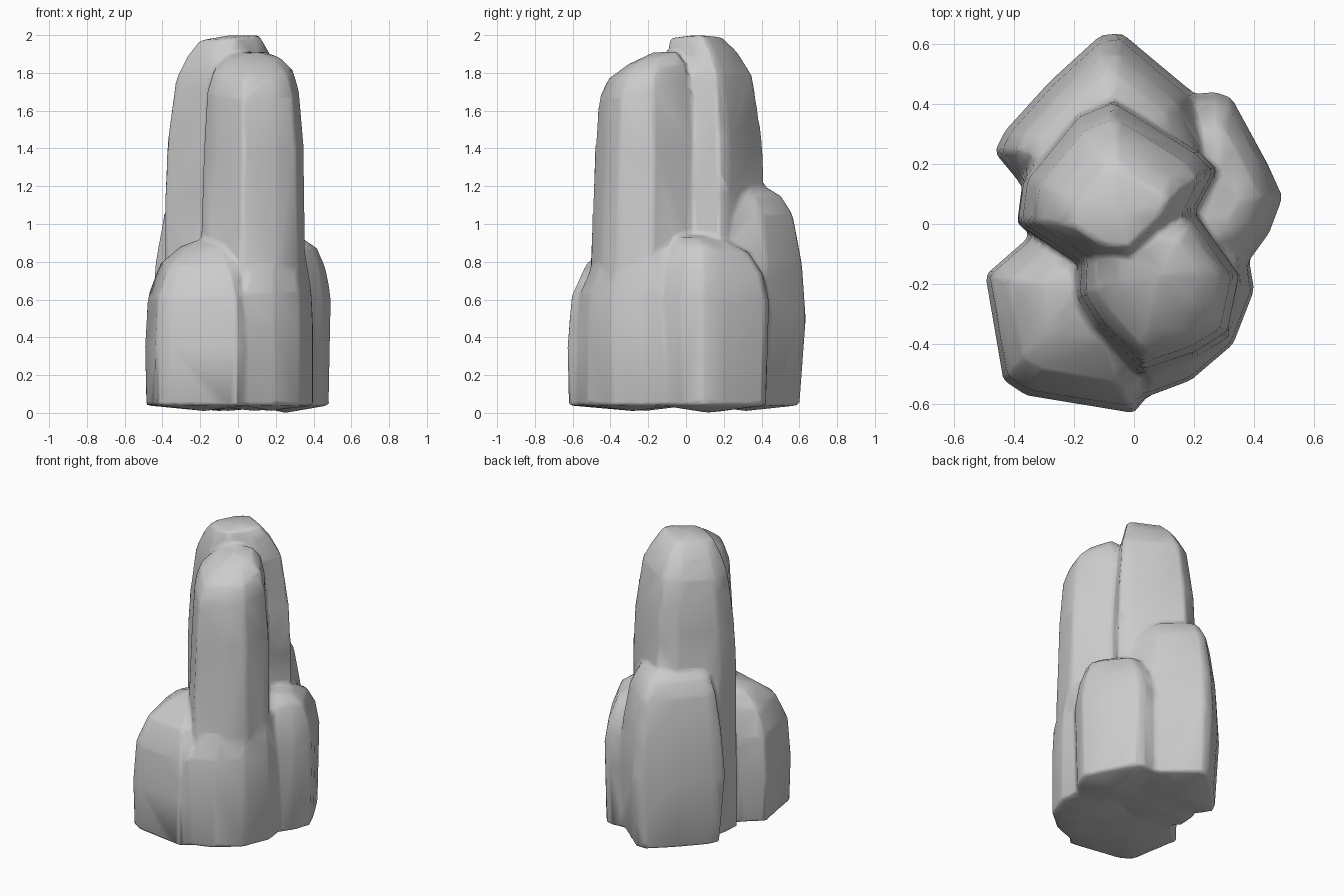
import bpy, bmesh, math

if "Cube" in bpy.data.objects:
    bpy.data.objects.remove(bpy.data.objects["Cube"])


def column(name, centre, plan, levels, top, tilt=(0, 0), foot=0.01):
    """Loft a polygonal rock column. levels: (z, scale, shift_x, shift_y)."""
    cx, cy = centre
    bm = bmesh.new()
    z_high = levels[-1][0]
    rings = []
    for z, s, sx, sy in levels:
        w = (z / z_high) ** 4      # the tilt only affects the upper end
        ring = []
        for px, py in plan:
            dx, dy = (px - cx) * s, (py - cy) * s
            ring.append(bm.verts.new((cx + dx + sx, cy + dy + sy,
                                      z + w * (dx * tilt[0] + dy * tilt[1]))))
        rings.append(ring)
    n = len(plan)
    for a, b in zip(rings, rings[1:]):
        for i in range(n):
            j = (i + 1) % n
            bm.faces.new((a[i], a[j], b[j], b[i]))
    tip = bm.verts.new((cx + levels[-1][2], cy + levels[-1][3], top))
    base = bm.verts.new((cx, cy, foot))
    for i in range(n):
        j = (i + 1) % n
        bm.faces.new((rings[-1][i], rings[-1][j], tip))
        bm.faces.new((rings[0][j], rings[0][i], base))
    bmesh.ops.recalc_face_normals(bm, faces=bm.faces)
    mesh = bpy.data.meshes.new(name)
    bm.to_mesh(mesh)
    bm.free()
    obj = bpy.data.objects.new(name, mesh)
    bpy.context.collection.objects.link(obj)
    return obj


# tallest column, in the middle
tall_back = column(
    "tall_back_column", (-0.05, 0.10),
    [(0.28, 0.18), (0.22, 0.24), (-0.07, 0.42), (-0.19, 0.37), (-0.37, 0.15),
     (-0.39, 0.0), (-0.18, -0.14), (0.0, -0.16), (0.2, 0.03)],
    [(0.04, 1.0, 0, 0), (1.15, 0.99, 0, 0), (1.45, 0.95, 0, 0),
     (1.78, 0.82, 0, -0.01), (1.9, 0.65, 0, -0.03), (1.985, 0.48, 0.01, -0.06)],
    2.0, tilt=(0.08, 0.03))

# second tall column with a top sloping to the front
tall_front = column(
    "tall_front_column", (0.09, -0.22),
    [(0.35, -0.18), (0.31, -0.37), (0.2, -0.44), (0.02, -0.5), (-0.13, -0.34),
     (-0.19, -0.24), (-0.18, -0.08), (-0.02, 0.02), (0.2, 0.03)],
    [(0.04, 1.0, 0, 0), (0.8, 1.03, 0, 0), (1.4, 0.98, 0.005, 0.01),
     (1.7, 0.9, 0.0, 0.01), (1.81, 0.78, 0.0, 0.02), (1.88, 0.5, 0.0, 0.05)],
    1.91, tilt=(0, 0.25))

# blocky foot in front of the second column
foot = column(
    "front_foot", (0.17, -0.28),
    [(0.4, -0.22), (0.33, -0.4), (0.19, -0.52), (0.03, -0.58),
     (-0.05, -0.3), (0.1, -0.03), (0.37, -0.04)],
    [(0.04, 1.0, 0, 0), (0.45, 1.0, 0, 0), (0.65, 0.95, 0, 0),
     (0.82, 0.82, 0, 0.02)], 0.92, tilt=(0, 0.2))

# short column, front left
front_left = column(
    "front_left_column", (-0.18, -0.28),
    [(0.0, -0.63), (0.07, -0.54), (0.1, -0.2), (-0.1, -0.02), (-0.34, -0.035),
     (-0.495, -0.17), (-0.435, -0.52), (-0.36, -0.57)],
    [(0.04, 0.98, 0, 0), (0.35, 1.0, 0, 0), (0.62, 0.95, 0, 0.005),
     (0.8, 0.74, 0, 0.01), (0.89, 0.44, 0.01, 0.03)], 0.93, tilt=(0.1, 0.1))

# short column, back
back = column(
    "back_column", (-0.10, 0.32),
    [(-0.11, 0.63), (-0.04, 0.635), (0.2, 0.435), (0.27, 0.25), (0.1, 0.05),
     (-0.35, 0.1), (-0.465, 0.24), (-0.43, 0.31), (-0.28, 0.475)],
    [(0.04, 0.89, 0, 0), (0.5, 1.0, 0, 0), (0.8, 0.93, 0, 0),
     (1.05, 0.81, 0, -0.01), (1.15, 0.67, 0, -0.03), (1.2, 0.4, 0, -0.03)], 1.21)

# short column, right
right = column(
    "right_column", (0.25, 0.12),
    [(0.495, 0.09), (0.445, 0.2), (0.325, 0.42), (0.27, 0.44), (0.17, 0.43),
     (0.05, 0.1), (0.2, -0.15), (0.37, -0.14), (0.45, -0.03)],
    [(0.04, 0.95, 0, 0), (0.6, 1.0, 0, 0), (0.75, 0.9, 0, 0),
     (0.87, 0.7, 0, -0.01), (0.92, 0.45, -0.01, -0.03)], 0.94,
    tilt=(0, -0.12), foot=0.0)

# fuse the columns into one rock with softened crevices and few, large facets
bpy.ops.object.select_all(action='DESELECT')
for part in (tall_back, tall_front, foot, front_left, back, right):
    part.select_set(True)
bpy.context.view_layer.objects.active = tall_back
bpy.ops.object.join()
rock = bpy.context.object
rock.name = "rock_columns"
fuse = rock.modifiers.new("fuse", 'REMESH')
fuse.mode = 'VOXEL'
fuse.voxel_size = 0.015
soften = rock.modifiers.new("soften", 'SMOOTH')
soften.factor = 0.5
soften.iterations = 5
facet = rock.modifiers.new("facet", 'DECIMATE')
facet.ratio = 0.025
for modifier in ("fuse", "soften", "facet"):
    bpy.ops.object.modifier_apply(modifier=modifier)
bpy.ops.object.shade_smooth_by_angle(angle=math.radians(75))
